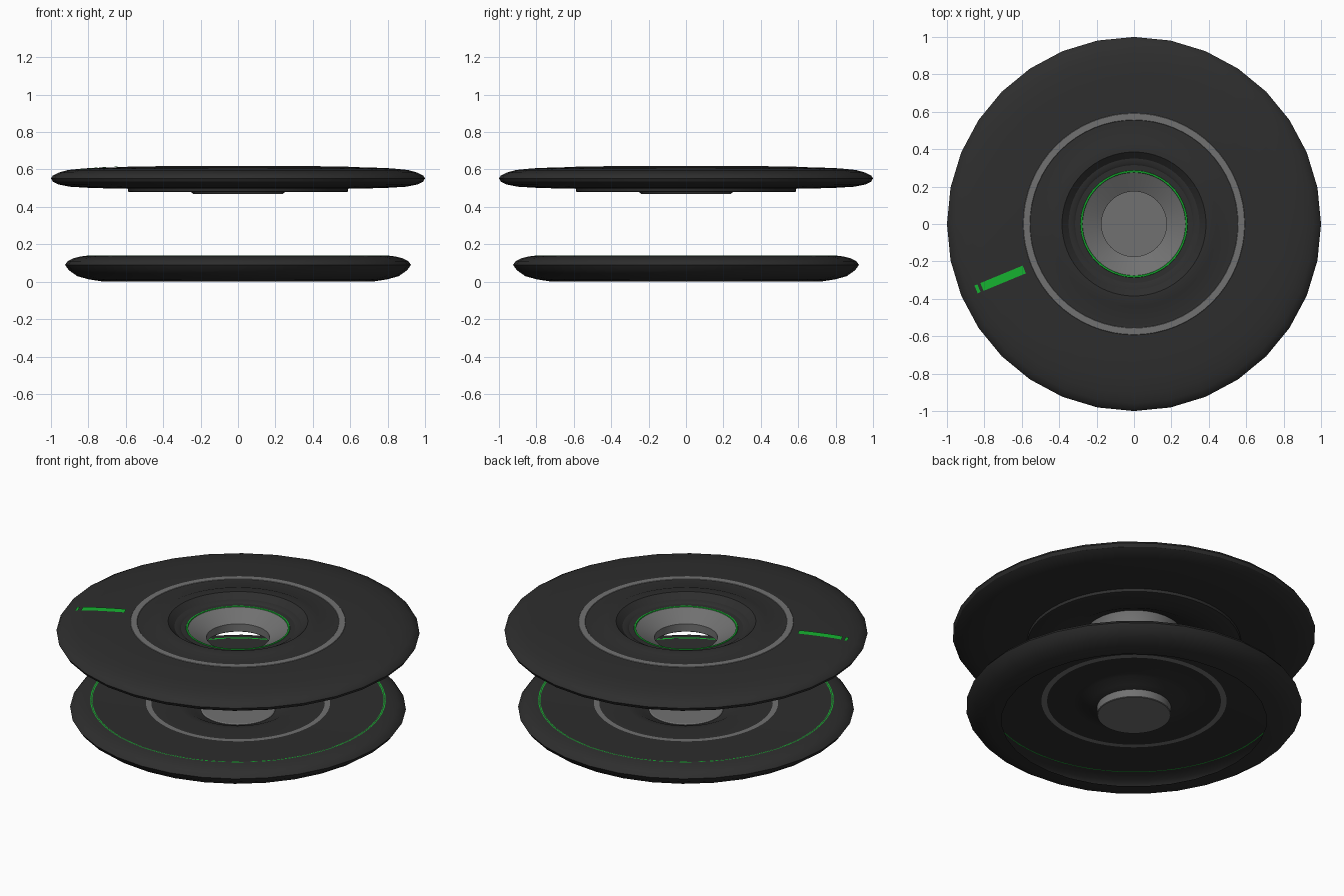
import bpy, bmesh, math
from mathutils import Vector

cube = bpy.data.objects.get("Cube")
if cube:
    bpy.data.objects.remove(cube)


def material(name, rgb):
    m = bpy.data.materials.new(name)
    m.use_nodes = True
    m.diffuse_color = (*rgb, 1)
    m.node_tree.nodes["Principled BSDF"].inputs["Base Color"].default_value = (*rgb, 1)
    return m


DARK = material("charcoal", (0.027, 0.027, 0.027))
GREY = material("mid grey", (0.165, 0.165, 0.165))
GREEN = material("bright green", (0.008, 0.45, 0.03))


def finish(name, bm, mat):
    mesh = bpy.data.meshes.new(name)
    bm.to_mesh(mesh)
    bm.free()
    mesh.materials.append(mat)
    obj = bpy.data.objects.new(name, mesh)
    bpy.context.collection.objects.link(obj)
    bpy.ops.object.select_all(action='DESELECT')
    obj.select_set(True)
    bpy.context.view_layer.objects.active = obj
    bpy.ops.object.shade_smooth_by_angle(angle=math.radians(32))
    return obj


def revolve(name, profile, mat, sides=64):
    """Turn a (radius, height) profile around the vertical axis."""
    bm = bmesh.new()
    verts = [bm.verts.new((r, 0, z)) for r, z in profile]
    edges = [bm.edges.new(pair) for pair in zip(verts, verts[1:])]
    bmesh.ops.spin(bm, geom=verts + edges, cent=(0, 0, 0), axis=(0, 0, 1),
                   angle=2 * math.pi, steps=sides, use_merge=True)
    bmesh.ops.remove_doubles(bm, verts=bm.verts, dist=0.0002)
    bmesh.ops.recalc_face_normals(bm, faces=bm.faces)
    return finish(name, bm, mat)


# Upper disc: rounded rim, running from the top ring to the underside step
upper_top = [(0.59, 0.613), (0.7, 0.611), (0.82, 0.606), (0.91, 0.597), (0.96, 0.583)]
upper_rim = [(0.99, 0.568), (1.0, 0.553), (0.99, 0.535), (0.96, 0.52),
             (0.9, 0.508), (0.8, 0.502), (0.7, 0.499), (0.58, 0.499)]
revolve("upper_rim", upper_top + upper_rim, DARK, 32)
revolve("upper_ring", [(0.593, 0.613), (0.591, 0.615), (0.557, 0.615), (0.555, 0.613)], GREY)

# Upper centre: shallow steps down to the bowl
revolve("upper_centre", [(0.56, 0.613), (0.45, 0.614), (0.44, 0.618), (0.385, 0.618),
                         (0.35, 0.587), (0.325, 0.584), (0.315, 0.577), (0.285, 0.576)], DARK)
revolve("bowl_edge", [(0.287, 0.575), (0.285, 0.579), (0.277, 0.579), (0.275, 0.575)], GREEN)
revolve("bowl", [(0.28, 0.576), (0.174, 0.52), (0.174, 0.475), (0.18, 0.47),
                 (0.24, 0.47), (0.25, 0.478), (0.255, 0.53), (0.28, 0.574)], GREY)
revolve("underside_step", [(0.59, 0.5), (0.588, 0.482), (0.583, 0.48), (0.46, 0.482),
                           (0.38, 0.495), (0.31, 0.53), (0.27, 0.545)], DARK)


# Indicator plates laid on the upper disc, following its slope
def height(r):
    for (r0, z0), (r1, z1) in zip(upper_top, upper_top[1:]):
        if r <= r1:
            return z0 + (z1 - z0) * (r - r0) / (r1 - r0)
    return upper_top[-1][1]


def marker(name, start, end, width, steps):
    direction = Vector((math.cos(math.radians(202.5)), math.sin(math.radians(202.5)), 0))
    side = Vector((-direction.y, direction.x, 0)) * width / 2
    bm = bmesh.new()
    rows = []
    for i in range(steps + 1):
        r = start + (end - start) * i / steps
        centre = direction * r + Vector((0, 0, height(r) + 0.004))
        rows.append((bm.verts.new(centre + side), bm.verts.new(centre - side)))
    for a, b in zip(rows, rows[1:]):
        bm.faces.new((a[0], a[1], b[1], b[0]))
    bmesh.ops.recalc_face_normals(bm, faces=bm.faces)
    for f in bm.faces:
        if f.normal.z < 0:
            f.normal_flip()
    finish(name, bm, GREEN)


marker("indicator_bar", 0.635, 0.88, 0.045, 6)
marker("indicator_tick", 0.897, 0.914, 0.045, 1)

# Lower disc: open shell, hollow underneath
revolve("lower_rim", [(0.73, 0.002), (0.8, 0.013), (0.86, 0.03), (0.905, 0.062), (0.925, 0.09),
                      (0.91, 0.11), (0.88, 0.125), (0.84, 0.135), (0.808, 0.139)], DARK, 32)
revolve("lower_edge_ring", [(0.814, 0.139), (0.802, 0.138)], GREEN)
revolve("lower_plate", [(0.803, 0.138), (0.7, 0.132), (0.508, 0.124)], DARK)
revolve("lower_ring", [(0.51, 0.124), (0.478, 0.123)], GREY)
revolve("lower_dish", [(0.479, 0.123), (0.33, 0.121), (0.29, 0.117), (0.24, 0.092),
                       (0.2, 0.08)], DARK)
revolve("hub", [(0, 0.087), (0.198, 0.087), (0.204, 0.083), (0.204, 0.036),
                (0.2, 0.033), (0, 0.033)], GREY)
